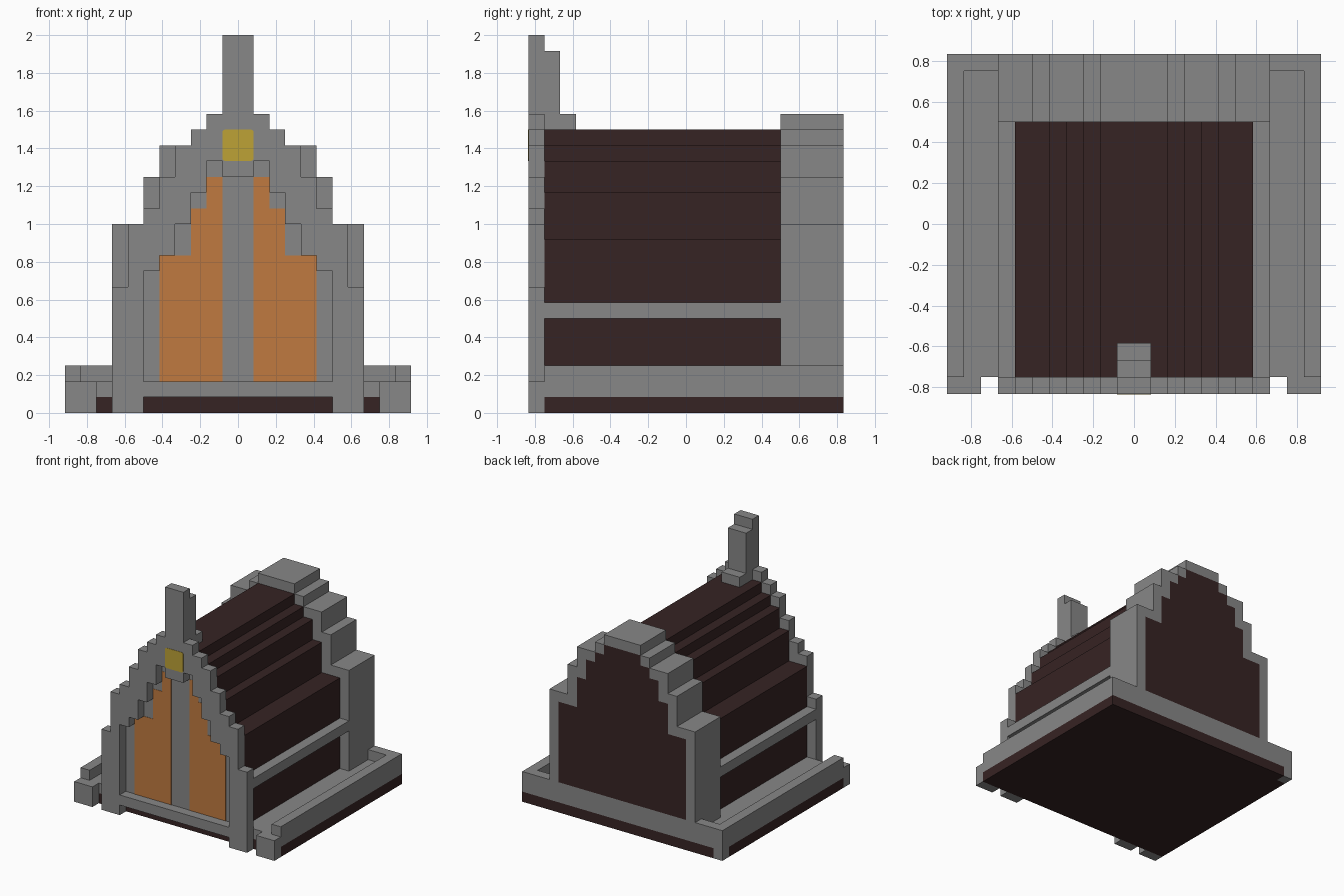
import bpy
import bmesh
from math import cos, sin, radians

U = 1 / 12  # one block of the grid the building is made on

if "Cube" in bpy.data.objects:
    bpy.data.objects.remove(bpy.data.objects["Cube"], do_unlink=True)


def material(name, rgb):
    mat = bpy.data.materials.new(name)
    mat.use_nodes = True
    mat.diffuse_color = (*rgb, 1)
    node = next(n for n in mat.node_tree.nodes if n.type == 'BSDF_PRINCIPLED')
    node.inputs["Base Color"].default_value = (*rgb, 1)
    return mat


STONE = material("stone grey", (0.245, 0.245, 0.245))
DARK = material("dark brown", (0.037, 0.017, 0.017))
ORANGE = material("glass orange", (0.53, 0.195, 0.051))
GOLD = material("gold yellow", (0.51, 0.36, 0.037))


def prism(name, outline, y0, y1, mat):
    """Extrude an x, z outline from y0 to y1, all in blocks."""
    bm = bmesh.new()
    face = bm.faces.new([bm.verts.new((x * U, y0 * U, z * U)) for x, z in outline])
    moved = bmesh.ops.extrude_face_region(bm, geom=[face])["geom"]
    verts = [v for v in moved if isinstance(v, bmesh.types.BMVert)]
    bmesh.ops.translate(bm, verts=verts, vec=(0, (y1 - y0) * U, 0))
    bmesh.ops.recalc_face_normals(bm, faces=bm.faces)
    mesh = bpy.data.meshes.new(name)
    bm.to_mesh(mesh)
    bm.free()
    mesh.materials.append(mat)
    obj = bpy.data.objects.new(name, mesh)
    bpy.context.collection.objects.link(obj)
    return obj


def box(name, x0, x1, y0, y1, z0, z1, mat):
    return prism(name, [(x0, z0), (x1, z0), (x1, z1), (x0, z1)], y0, y1, mat)


def stairs(steps, bottom):
    """Symmetric stepped outline from (half width, top) pairs."""
    half, z = [], bottom
    for width, top in steps:
        half += [(width, z), (width, top)]
        z = top
    return half + [(-x, z) for x, z in reversed(half)]


def arch(outer, inner, bottom):
    return stairs(outer, bottom) + stairs(inner, bottom)[::-1]


# Stepped profiles
roof = [(7, 11), (5, 14), (4, 16), (3, 17), (2, 18)]
back_outer = [(8, 12), (6, 15), (5, 17), (3, 18), (2, 19)]
front_outer = [(8, 8), (7, 12), (6, 13), (5, 15), (4, 17), (3, 18), (2, 19), (1, 24)]
opening = [(6, 9), (5, 10), (4, 12), (3, 14), (2, 16)]

# Base slab with one stone corner, and the deck above it
box("base_slab", -10, 11, -9, 10, 0, 1, DARK)
box("base_slab_edge", -11, -10, -9, 9, 0, 1, DARK)
box("base_corner", -11, -10, 9, 10, 0, 1, STONE)
box("deck", -11, 11, -9, 10, 1, 2, STONE)
box("back_rim", -10, 10, 9, 10, 2, 3, STONE)

# Hall
box("hall_footing", -7, 7, -9, 9, 2, 3, DARK)
prism("hall_and_roof", stairs(roof, 3), -9, 10, DARK)
prism("back_frame", arch(back_outer, roof, 2), 6, 10, STONE)

# Front wall with its recessed window
prism("front_frame", arch(front_outer, opening + [(1, 15)], 0), -10, -9, STONE)
box("window_sill", -6, 6, -10, -9, 1, 2, STONE)
prism("window_surround", stairs(opening, 2), -9.04, -9, STONE)

# Parts on both sides
pane = [(1, 2), (5, 2), (5, 10), (3, 10), (3, 13), (2, 13), (2, 15), (1, 15)]
for side, s in (("left", 1), ("right", -1)):
    prism(side + "_window_pane", [(s * x, z) for x, z in pane], -9.07, -9.04, ORANGE)
    box(side + "_rim", s * 10, s * 11, -9, 10, 2, 3, STONE)
    box(side + "_front_foot", s * 9, s * 11, -10, -9, 0, 2, STONE)
    box(side + "_wall_rail", s * 7, s * 8, -9, 6, 6, 7, STONE)

# Steps behind the spire
box("spire_back", -1, 1, -9, -8, 18, 23, STONE)
box("spire_heel", -1, 1, -8, -7, 18, 19, STONE)

# Rounded gold plate over the window
r = 0.2
plate = []
for i, (sx, sz) in enumerate([(1, 1), (-1, 1), (-1, -1), (1, -1)]):
    for step in (0, 30, 60, 90):
        a = radians(90 * i + step)
        plate.append((sx * (1 - r) + r * cos(a), 17 + sz * (1 - r) + r * sin(a)))
prism("gold_plate", plate, -10.03, -10, GOLD)
